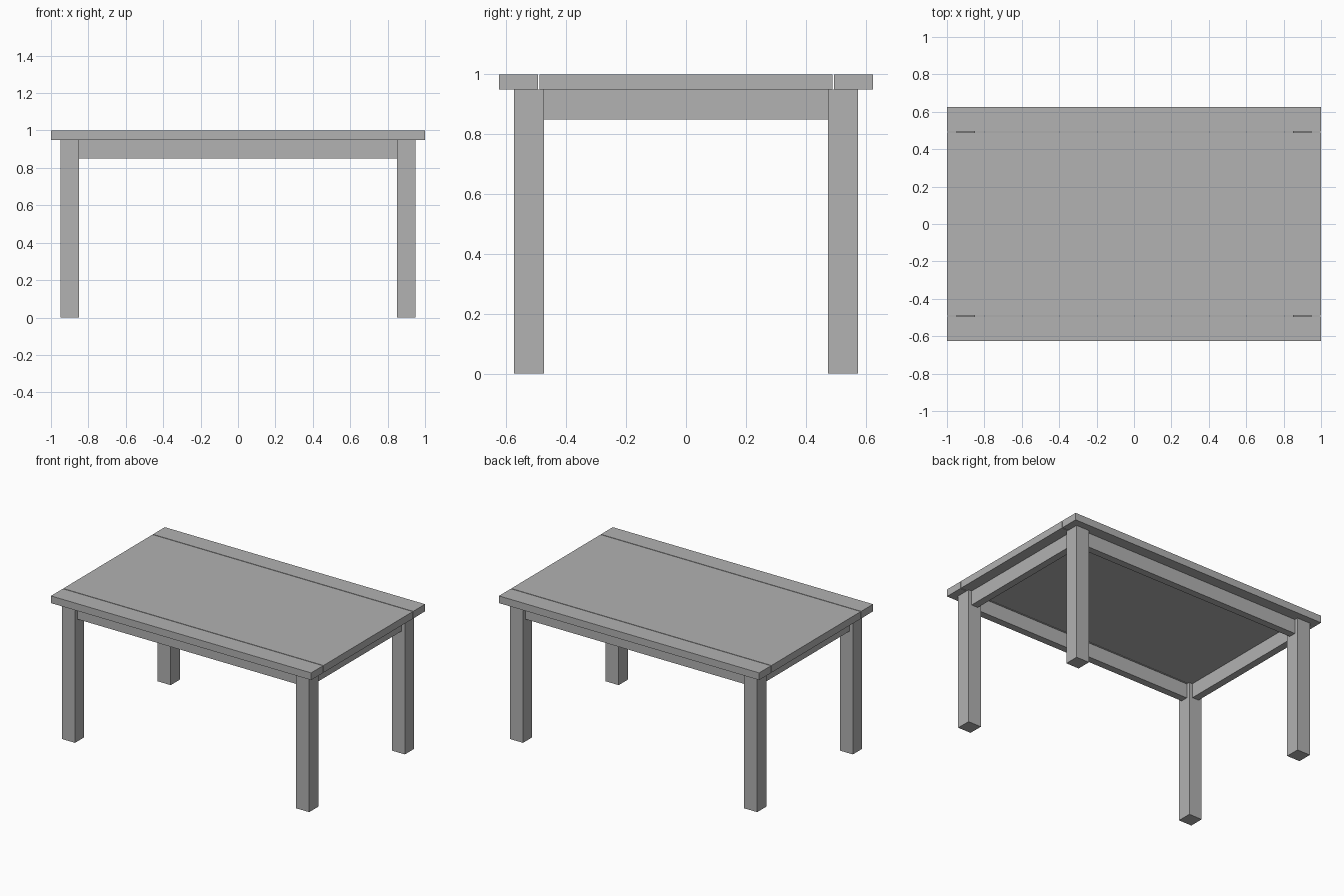
import bpy

if "Cube" in bpy.data.objects:
    bpy.data.objects.remove(bpy.data.objects["Cube"])

# One plain grey for the whole table
grey = bpy.data.materials.new("grey")
grey.diffuse_color = (0.445, 0.445, 0.445, 1.0)
grey.use_nodes = True
grey.node_tree.nodes["Principled BSDF"].inputs["Base Color"].default_value = grey.diffuse_color


def box(name, center, size):
    """Add a sharp-edged box with its size baked into the mesh."""
    bpy.ops.mesh.primitive_cube_add(size=1, location=center)
    obj = bpy.context.object
    obj.name = name
    obj.scale = size
    bpy.ops.object.transform_apply(location=False, rotation=False, scale=True)
    obj.data.materials.append(grey)
    return obj


# Overall dimensions
LEG_X, LEG_Y, LEG_W = 0.90, 0.525, 0.10
TOP_Z, TOP_T = 1.0, 0.05
UNDER_Z = TOP_Z - TOP_T
APRON_H, APRON_T = 0.10, 0.05
HALF_Y, GAP_IN, GAP_OUT = 0.625, 0.49, 0.495

# Table top: wide centre panel and two edge boards separated by thin gaps
box("top_panel", (0, 0, TOP_Z - TOP_T / 2), (2, 2 * GAP_IN, TOP_T))
for side, label in ((-1, "front"), (1, "back")):
    box(f"{label}_edge_board",
        (0, side * (HALF_Y + GAP_OUT) / 2, TOP_Z - TOP_T / 2),
        (2, HALF_Y - GAP_OUT, TOP_T))

# Long aprons (front and back), centred on the legs
apron_z = UNDER_Z - APRON_H / 2
for side, label in ((-1, "front"), (1, "back")):
    box(f"{label}_apron", (0, side * LEG_Y, apron_z),
        (2 * LEG_X - LEG_W, APRON_T, APRON_H))

# Short aprons (left and right)
for side, label in ((-1, "left"), (1, "right")):
    box(f"{label}_apron", (side * LEG_X, 0, apron_z),
        (APRON_T, 2 * LEG_Y - LEG_W, APRON_H))

# Four square legs
for sx, lx in ((-1, "left"), (1, "right")):
    for sy, ly in ((-1, "front"), (1, "back")):
        box(f"{ly}_{lx}_leg", (sx * LEG_X, sy * LEG_Y, UNDER_Z / 2),
            (LEG_W, LEG_W, UNDER_Z))
